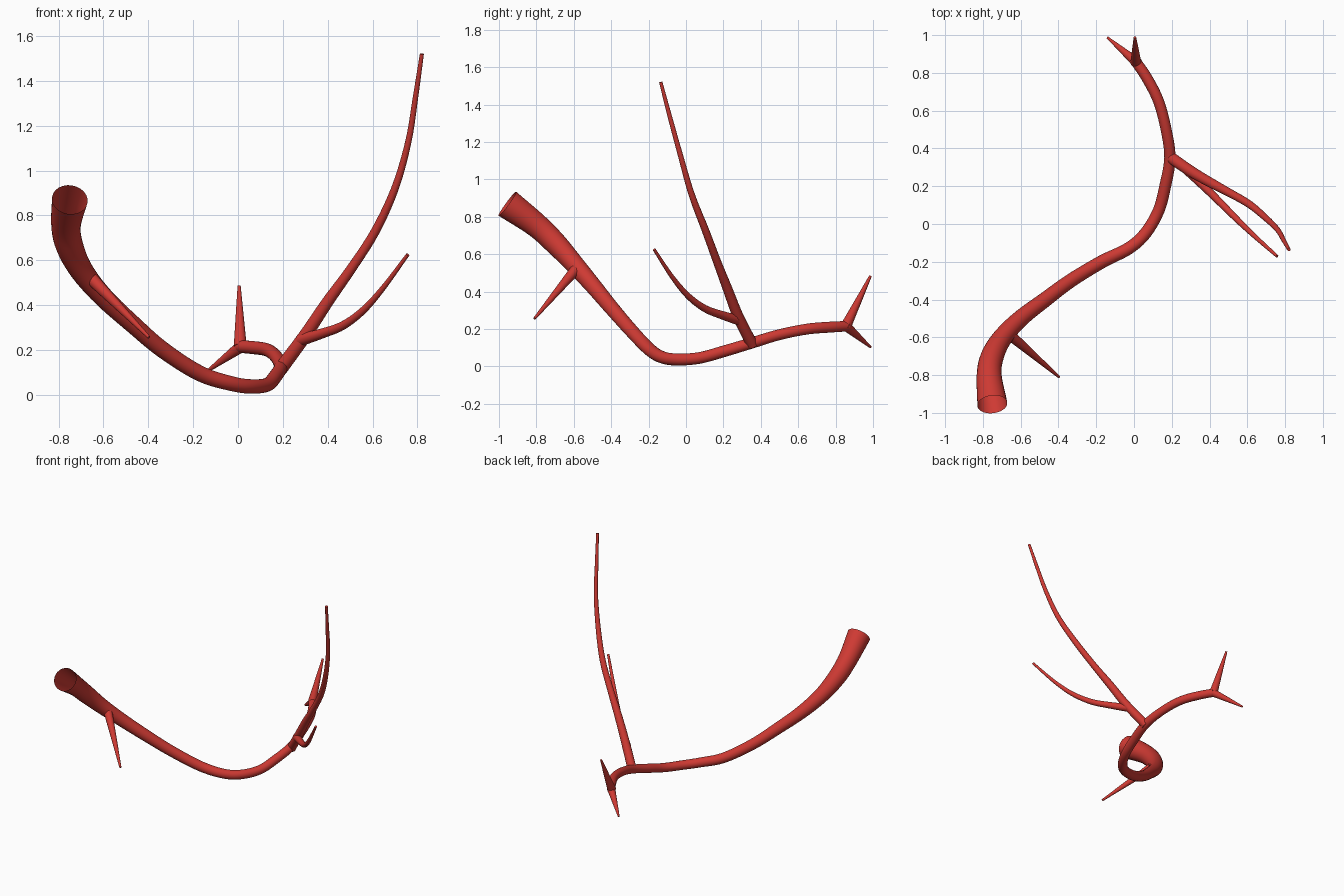
import bpy, bmesh, math
from mathutils import Vector

cube = bpy.data.objects.get("Cube")
if cube:
    bpy.data.objects.remove(cube, do_unlink=True)

RED = (0.62, 0.042, 0.033, 1.0)
red = bpy.data.materials.new("vessel_red")
red.diffuse_color = RED
red.use_nodes = True
red.node_tree.nodes["Principled BSDF"].inputs["Base Color"].default_value = RED
red.node_tree.nodes["Principled BSDF"].inputs["Roughness"].default_value = 0.6


def smooth_path(points, steps):
    """Catmull-Rom through (x, y, z, radius) points."""
    p = [Vector(q) for q in points]
    p = [2 * p[0] - p[1]] + p + [2 * p[-1] - p[-2]]
    out = []
    for i in range(1, len(p) - 2):
        a, b, c, d = p[i - 1:i + 3]
        for s in range(steps):
            t = s / steps
            out.append(0.5 * (2 * b + (c - a) * t + (2 * a - 5 * b + 4 * c - d) * t * t
                              + (3 * b - a - 3 * c + d) * t ** 3))
    return out + [p[-2]]


def tube(name, points, steps=5, sides=24, open_start=False):
    """Sweep a tapering circle along a path without twist."""
    path = smooth_path(points, steps)
    centres = [q.to_3d() for q in path]
    bm = bmesh.new()
    rings = []
    normal = None
    for i, c in enumerate(centres):
        tangent = (centres[min(i + 1, len(centres) - 1)] - centres[max(i - 1, 0)]).normalized()
        if normal is None:
            normal = tangent.orthogonal()
        normal = (normal - tangent * normal.dot(tangent)).normalized()
        side = tangent.cross(normal)
        rings.append([bm.verts.new(c + path[i][3] * (normal * math.cos(a) + side * math.sin(a)))
                      for a in (2 * math.pi * k / sides for k in range(sides))])
    for r, s in zip(rings, rings[1:]):
        for k in range(sides):
            n = (k + 1) % sides
            bm.faces.new((r[k], r[n], s[n], s[k]))
    bm.faces.new(rings[-1])
    if not open_start:
        bm.faces.new(rings[0][::-1])
    mesh = bpy.data.meshes.new(name)
    bm.to_mesh(mesh)
    bm.free()
    mesh.materials.append(red)
    obj = bpy.data.objects.new(name, mesh)
    bpy.context.collection.objects.link(obj)
    bpy.ops.object.select_all(action='DESELECT')
    obj.select_set(True)
    bpy.context.view_layer.objects.active = obj
    bpy.ops.object.shade_smooth_by_angle(angle=math.radians(40))
    return obj


# Main vessel, flaring to an open mouth at the front
tube("main_vessel", [
    (-.75, -.955, .87, .08), (-.767, -.8, .755, .066), (-.75, -.7, .66, .061),
    (-.695, -.6, .55, .052), (-.6, -.5, .435, .045), (-.47, -.4, .315, .04),
    (-.335, -.3, .2, .037), (-.17, -.2, .095, .035), (-.03, -.13, .05, .033),
    (.06, -.05, .037, .032), (.13, .07, .045, .031), (.165, .2, .08, .031),
    (.19, .35, .125, .03), (.17, .5, .17, .029), (.13, .65, .2, .029),
    (.07, .77, .21, .029), (.01, .86, .215, .028)], open_start=True)

# Long rising branch
tube("long_branch", [
    (.19, .355, .115, .031), (.3, .28, .265, .029), (.4, .222, .415, .026),
    (.5, .168, .555, .022), (.61, .105, .725, .02), (.7, .03, .92, .017),
    (.76, -.03, 1.13, .014), (.792, -.085, 1.33, .012), (.82, -.135, 1.52, .009)])

# Side branch leaving the long one
tube("side_branch", [
    (.28, .29, .245, .028), (.38, .19, .275, .022), (.47, .1, .31, .019),
    (.56, .01, .378, .016), (.65, -.075, .48, .012), (.757, -.17, .625, .008)])

# Straight tapering twigs
twigs = {
    "front_twig": [(-.665, -.58, .53, .03), (-.397, -.81, .256, .007)],
    "upper_end_twig": [(.01, .855, .215, .029), (.005, .987, .485, .007)],
    "lower_end_twig": [(.02, .85, .22, .028), (-.14, .987, .103, .006)],
}
for name, points in twigs.items():
    tube(name, points)
